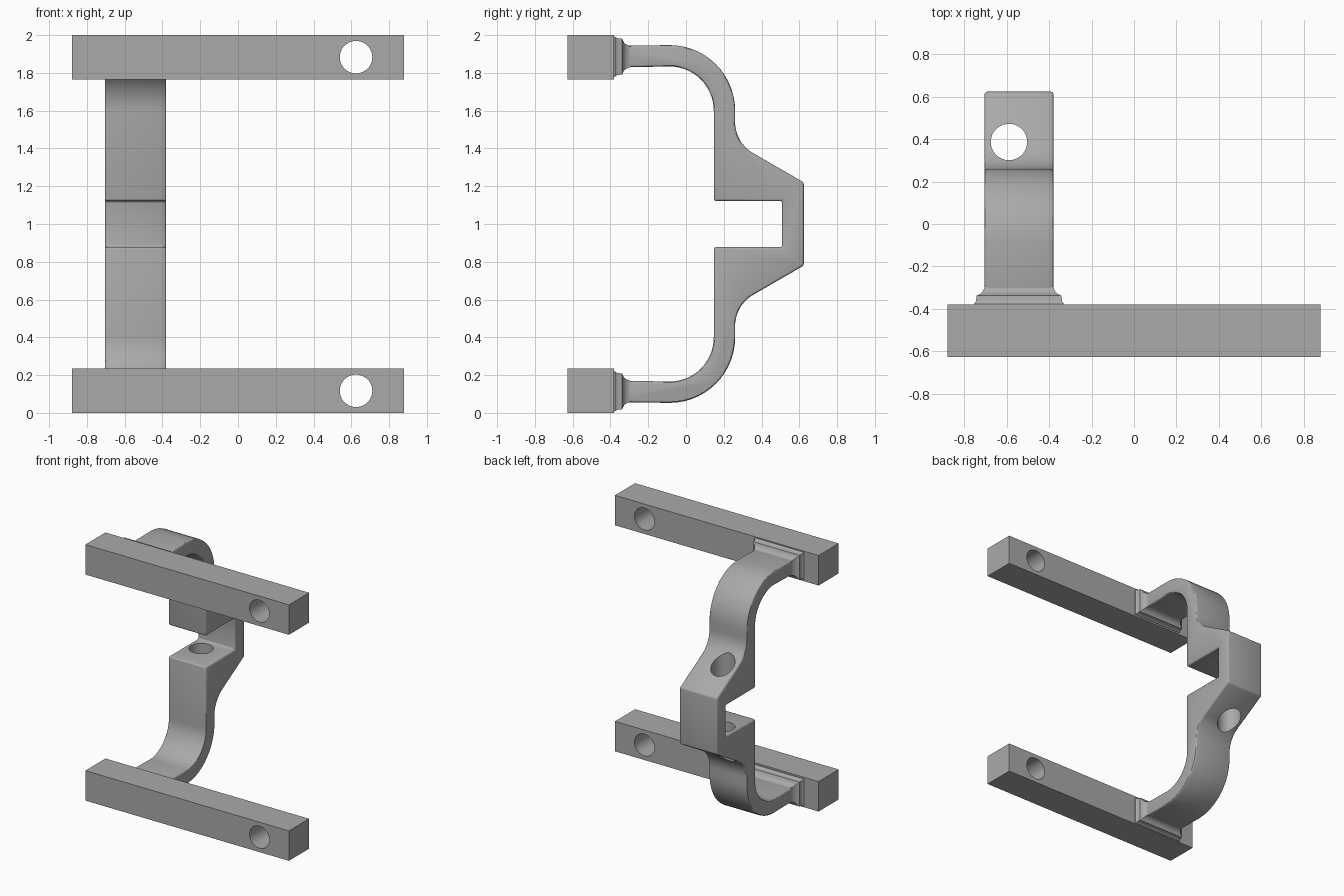
import bpy
import bmesh
from math import sin, cos, radians
from mathutils import Matrix, Vector

if "Cube" in bpy.data.objects:
    bpy.data.objects.remove(bpy.data.objects["Cube"])

grey = bpy.data.materials.new("plain grey")
grey.use_nodes = True
colour = (0.4, 0.4, 0.4, 1)
grey.diffuse_color = colour
grey.node_tree.nodes["Principled BSDF"].inputs["Base Color"].default_value = colour

LEFT, RIGHT = -0.705, -0.38     # strap sides in x
MID_X = (LEFT + RIGHT) / 2
HALF_W = (RIGHT - LEFT) / 2
HALF_T = 0.057                  # half strap thickness
ARM_Z = 0.886                   # arm centre height from the middle plane
BAR_FACE = -0.38


def finish(name, bm):
    bmesh.ops.recalc_face_normals(bm, faces=bm.faces)
    mesh = bpy.data.meshes.new(name)
    bm.to_mesh(mesh)
    bm.free()
    obj = bpy.data.objects.new(name, mesh)
    bpy.context.collection.objects.link(obj)
    mesh.materials.append(grey)
    return obj


def box(name, size, centre):
    bm = bmesh.new()
    bmesh.ops.create_cube(bm, size=1, matrix=Matrix.Translation(centre) @ Matrix.Diagonal((*size, 1)))
    return finish(name, bm)


def hole_cutter(name, centre, depth, axis):
    turn = Matrix.Rotation(radians(90), 4, "X") if axis == "Y" else Matrix()
    bm = bmesh.new()
    bmesh.ops.create_cone(bm, cap_ends=True, segments=48, radius1=0.086, radius2=0.086,
                          depth=depth, matrix=Matrix.Translation(centre) @ turn)
    obj = finish(name, bm)
    obj.hide_render = True
    return obj


def apply_all(obj):
    bpy.ops.object.select_all(action="DESELECT")
    obj.select_set(True)
    bpy.context.view_layer.objects.active = obj
    for mod in list(obj.modifiers):
        bpy.ops.object.modifier_apply(modifier=mod.name)
    bpy.ops.object.shade_smooth_by_angle(angle=radians(30))


def cut(obj, cutter):
    mod = obj.modifiers.new("hole", "BOOLEAN")
    mod.object = cutter
    mod.solver = "EXACT"
    apply_all(obj)
    bpy.data.objects.remove(cutter)


def arc(cy, cz, r, start, end, steps=14):
    angles = [radians(start + (end - start) * i / steps) for i in range(steps + 1)]
    return [(cy + r * cos(a), cz + r * sin(a)) for a in angles]


# Strap: upper half of the side profile, heights measured from the middle plane
bend_y, bend_z = -0.087, 0.6
outer = [(BAR_FACE, ARM_Z + HALF_T)]
outer += arc(bend_y, bend_z, 0.347, 90, 0)
outer += arc(0.45, 0.54, 0.19, 180, 240)
outer += [(0.624, 0.22)]
inner = [(0.509, 0.122), (0.147, 0.122)]
inner += arc(bend_y, bend_z, 0.234, 0, 90)
inner += [(BAR_FACE, ARM_Z - HALF_T)]


def lower(points):
    return [(y, -z) for y, z in reversed(points)]


profile = outer + lower(outer) + lower(inner) + inner
# order: upper outer, lower outer, lower inner, upper inner reversed into a closed loop
profile = outer + lower(outer) + [(y, -z) for y, z in reversed(inner)] + list(inner)
bm = bmesh.new()
face = bm.faces.new([bm.verts.new((LEFT, y, z + 1)) for y, z in profile])
extruded = bmesh.ops.extrude_face_region(bm, geom=[face])["geom"]
bmesh.ops.translate(bm, vec=Vector((RIGHT - LEFT, 0, 0)),
                    verts=[g for g in extruded if isinstance(g, bmesh.types.BMVert)])
strap = finish("clamp_strap", bm)
bevel = strap.modifiers.new("soft edges", "BEVEL")
bevel.width = 0.012
bevel.segments = 3
bevel.limit_method = "ANGLE"
bevel.angle_limit = radians(28)
apply_all(strap)
cut(strap, hole_cutter("bolt_hole", (-0.59, 0.387, 1), 1.2, "Z"))

# Collar sections: distance out from the bar, growth beyond the strap
COLLAR = [(-0.01, 0.05), (0.003, 0.05), (0.009, 0.044), (0.018, 0.04), (0.042, 0.038),
          (0.046, 0.028), (0.052, 0.017), (0.062, 0.008), (0.075, 0.002), (0.088, -0.002)]


def collar(name, z):
    bm = bmesh.new()
    rings = []
    for out, grow in COLLAR:
        w, t = HALF_W + grow, HALF_T + grow
        rings.append([bm.verts.new((MID_X + sx * w, BAR_FACE + out, z + sz * t))
                      for sx, sz in ((-1, -1), (1, -1), (1, 1), (-1, 1))])
    for a, b in zip(rings, rings[1:]):
        for i in range(4):
            j = (i + 1) % 4
            bm.faces.new((a[i], a[j], b[j], b[i]))
    bm.faces.new(rings[0])
    bm.faces.new(rings[-1])
    apply_all(finish(name, bm))


# Upper and lower bars, each with a cross hole and a flared collar
for label, side in (("upper", 1), ("lower", -1)):
    bar = box(label + "_bar", (1.76, 0.248, 0.234), (0, -0.504, 1 + side * 0.883))
    cut(bar, hole_cutter("bar_hole", (0.625, -0.504, 1 + side * 0.883), 0.5, "Y"))
    collar(label + "_collar", 1 + side * ARM_Z)
